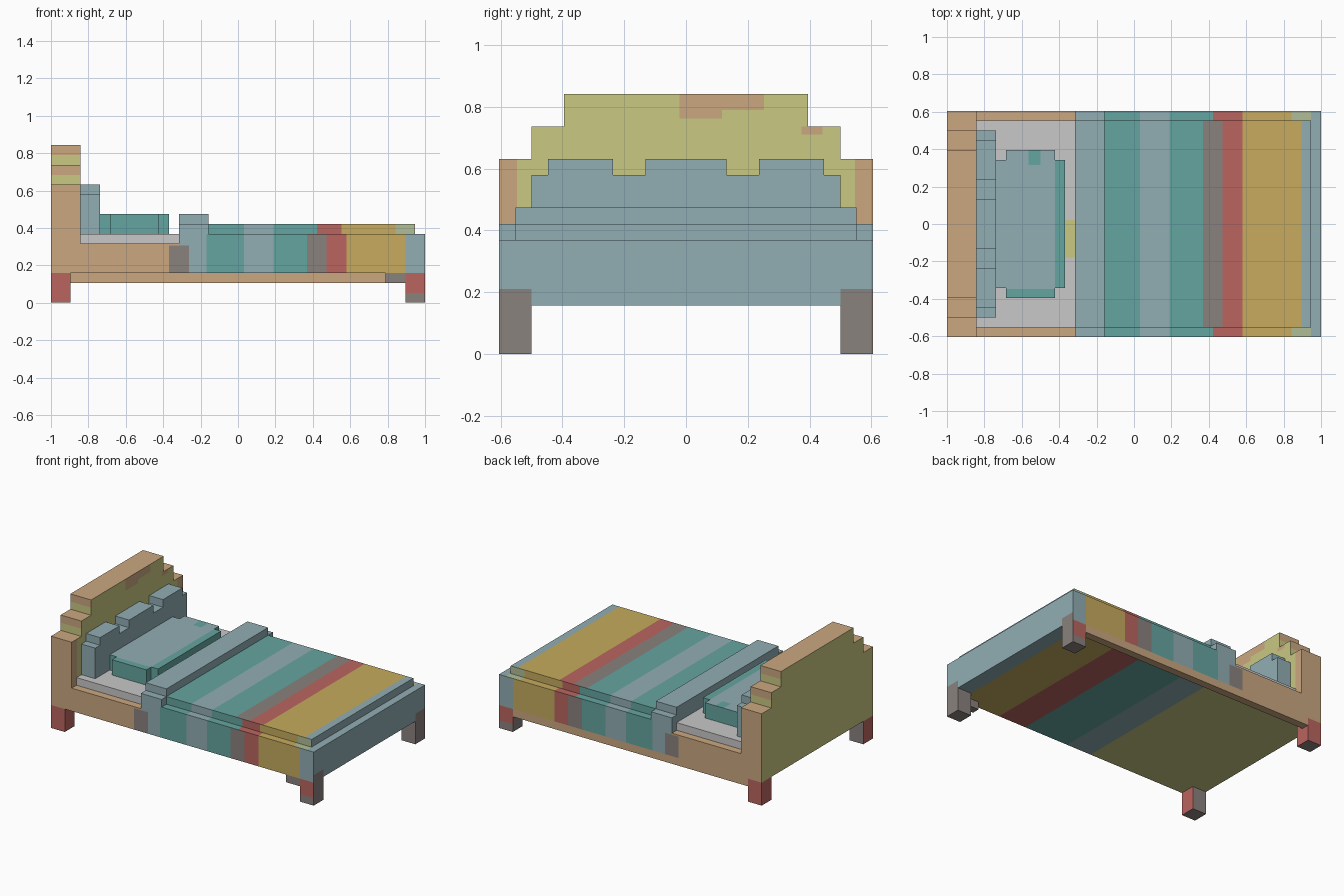
import bpy, bmesh
from mathutils import Vector

if "Cube" in bpy.data.objects:
    bpy.data.objects.remove(bpy.data.objects["Cube"])

U = 1 / 19  # the bed is built on a grid of 38 steps along its length

SRGB = {
    "brown wood": (202, 167, 128), "straw green": (201, 200, 130),
    "teal": (101, 165, 160), "dusty blue": (145, 174, 180),
    "gold": (199, 171, 94), "red": (186, 101, 95),
    "warm gray": (138, 130, 126), "linen gray": (201, 200, 200),
    "pale green": (176, 190, 150),
}
NAMES = list(SRGB)
BROWN, STRAW, TEAL, BLUE, GOLD, RED, GRAY, LINEN, PALE = range(9)


def linear(c):
    c /= 255
    return c / 12.92 if c <= 0.04045 else ((c + 0.055) / 1.055) ** 2.4


MATS = []
for n in NAMES:
    m = bpy.data.materials.new(n)
    m.diffuse_color = (*[linear(c) for c in SRGB[n]], 1)
    m.use_nodes = True
    m.node_tree.nodes["Principled BSDF"].inputs["Base Color"].default_value = m.diffuse_color
    MATS.append(m)


def block(name, x, y, z, rule, cx=(), cy=(), cz=()):
    """Box in grid steps, cut at planes; rule(centre, normal) gives a colour or None (face removed)."""
    bm = bmesh.new()
    bmesh.ops.create_cube(bm, size=1)
    for v in bm.verts:
        for i, (a, b) in enumerate((x, y, z)):
            v.co[i] = a if v.co[i] < 0 else b
    for axis, cuts in enumerate((cx, cy, cz)):
        no = Vector([1 if i == axis else 0 for i in range(3)])
        for c in cuts:
            bmesh.ops.bisect_plane(bm, geom=bm.verts[:] + bm.edges[:] + bm.faces[:],
                                   plane_co=no * c, plane_no=no)
    bm.normal_update()
    dead = []
    for f in bm.faces:
        col = rule(f.calc_center_median(), f.normal) if callable(rule) else rule
        if col is None:
            dead.append(f)
        else:
            f.material_index = col
    bmesh.ops.delete(bm, geom=dead, context='FACES')
    bmesh.ops.scale(bm, vec=(U, U, U), verts=bm.verts)
    me = bpy.data.meshes.new(name)
    bm.to_mesh(me)
    bm.free()
    for m in MATS:
        me.materials.append(m)
    ob = bpy.data.objects.new(name, me)
    bpy.context.collection.objects.link(ob)
    return ob


def band(x, stops):
    """Colour of the first stop whose limit lies beyond x."""
    return next(col for lim, col in stops if x < lim)


# Legs
for sx in (-1, 1):
    for sy in (-1, 1):
        def leg_rule(c, n, sx=sx, sy=sy):
            if n.z > 0.5:
                return None
            if n.z < -0.5 or n.y * sy < -0.5:
                return GRAY
            if sx > 0 and (abs(n.x) > 0.5 or c.z < 1):
                return GRAY
            return RED
        block(f"{'foot' if sx > 0 else 'head'}_leg_{'back' if sy > 0 else 'front'}",
              sorted((17 * sx, 19 * sx)), sorted((9.5 * sy, 11.5 * sy)), (0, 3), leg_rule, cz=(1,))

# Headboard in three stepped tiers
def head_rule(c, n):
    if n.z < -0.5:
        return STRAW if c.z < 4 else None
    if n.z > 0.5:
        covered = (c.z < 13 and abs(c.y) < 9.5) or (c.z < 15 and abs(c.y) < 7.5)
        return None if covered else BROWN
    if n.x < -0.5:
        return STRAW
    if n.x > 0.5:
        if c.z < 7 and abs(c.y) < 10.4:
            return None
        patch = (c.z > 15 and -0.4 < c.y < 4.8) or (14.5 < c.z < 15 and -0.4 < c.y < 2.2)
        knot = 13.5 < c.z < 14 and 7.1 < c.y < 8.4
        return BROWN if abs(c.y) > 10.4 or patch or knot else STRAW
    return STRAW if 12 < c.z < 13 or 14 < c.z < 15 else BROWN

block("headboard_lower", (-19, -16), (-11.5, 11.5), (3, 12), head_rule, cy=(-10.4, -9.5, 9.5, 10.4), cz=(7,))
block("headboard_middle", (-19, -16), (-9.5, 9.5), (12, 14), head_rule, cy=(-7.5, 7.1, 7.5, 8.4), cz=(13, 13.5))
block("headboard_upper", (-19, -16), (-7.5, 7.5), (14, 16), head_rule, cy=(-0.4, 2.2, 4.8), cz=(14.5, 15))

# Side rails beside the mattress
for sy in (-1, 1):
    def rail_rule(c, n, sy=sy):
        if abs(n.x) > 0.5 or n.y * sy < -0.5:
            return None
        if n.z < -0.5:
            return STRAW
        return GRAY if c.x > -7 and abs(n.y) > 0.5 and c.z < 5.8 else BROWN
    block(f"side_rail_{'back' if sy > 0 else 'front'}", (-16, -6), sorted((10.5 * sy, 11.5 * sy)),
          (3, 6), rail_rule, cx=(-7,), cz=(5.8,))

# Low rail under the back side and short bracket under the front side
block("back_low_rail", (-17, 17), (10.5, 11.5), (2, 3), BROWN)
block("front_bracket", (15, 17), (-11.5, -10.5), (2, 3), GRAY)

# Mattress
def mattress_rule(c, n):
    if abs(n.x) > 0.5:
        return None
    if n.z < -0.5:
        return STRAW
    return STRAW if n.z > 0.5 and c.x > -7 and -3.4 < c.y < 0.4 else LINEN

block("mattress", (-16, -6), (-10.5, 10.5), (3, 7), mattress_rule, cx=(-7,), cy=(-3.4, 0.4))

# Striped blanket hanging over the sides
SIDE = ((-5, GRAY), (-3.2, BLUE), (0.6, TEAL), (3.6, BLUE), (7, TEAL), (9, GRAY), (11, RED), (17, GOLD), (99, BLUE))
LEDGE = ((-3, BLUE), (0.6, TEAL), (3.6, BLUE), (8, TEAL), (11, RED), (16, GOLD), (18, PALE), (99, BLUE))
TOP = ((0.6, TEAL), (3.6, BLUE), (7, TEAL), (9, GRAY), (11, RED), (17, GOLD), (99, BLUE))
UNDER = ((-3, STRAW), (0.6, BLUE), (7, TEAL), (11, RED), (17, GOLD), (99, BLUE))
STEP = ((8, TEAL), (10.5, RED), (16, GOLD), (99, PALE))

def blanket_rule(c, n):
    if n.x > 0.5:
        return GRAY if abs(c.y) > 9.5 and c.z < 4 else BLUE
    if n.x < -0.5:
        return BLUE if c.z > 6 or abs(c.y) > 10.5 else None
    if n.z < -0.5:
        return band(c.x, UNDER)
    if n.z > 0.5:
        if c.x < -3 or (c.x < 18 and abs(c.y) < 10.5):
            return None
        return band(c.x, LEDGE)
    col = band(c.x, SIDE)
    return BLUE if c.x < -5 and c.z > 5.8 else col

block("blanket_drape", (-6, 19), (-11.5, 11.5), (3, 7), blanket_rule,
      cx=(-5, -3.2, -3, 0.6, 3.6, 7, 8, 9, 11, 16, 17, 18), cy=(-10.5, -9.5, 9.5, 10.5), cz=(4, 5.8))

def cover_rule(c, n):
    if n.z < -0.5 or n.x < -0.5:
        return None
    if n.x > 0.5:
        return BLUE
    if n.z > 0.5:
        return band(c.x, TOP)
    return BLUE if 0.6 < c.x < 3.6 else band(c.x, STEP)

block("blanket_top", (-3, 18), (-10.5, 10.5), (7, 8), cover_rule,
      cx=(0.6, 3.6, 7, 8, 9, 10.5, 11, 16, 17))

# Folded blanket edge
block("blanket_fold_lower", (-6, -3), (-11.5, 11.5), (7, 8),
      lambda c, n: None if n.z < -0.5 or (n.z > 0.5 and abs(c.y) < 10.5) else BLUE, cy=(-10.5, 10.5))
block("blanket_fold_upper", (-6, -3), (-10.5, 10.5), (8, 9), lambda c, n: None if n.z < -0.5 else BLUE)

# Upright back cushions with three raised tops
block("back_cushion", (-16, -14), (-9.5, 9.5), (7, 11), lambda c, n: None if n.z < -0.5 else BLUE)
for i, (a, b) in enumerate(((-8.5, -4.5), (-2.5, 2.5), (4.5, 8.5))):
    block(f"cushion_top_{i + 1}", (-16, -14), (a, b), (11, 12), lambda c, n: None if n.z < -0.5 else BLUE)

# Flat pillow with notched corners
def pillow_rule(c, n):
    if n.z < -0.5:
        return None
    if n.z > 0.5:
        edge = c.x > -8 or c.y < -6.6 or (c.y > 6 and -10.7 < c.x < -9.5)
        return TEAL if edge else BLUE
    return TEAL

block("pillow_middle", (-13, -8), (-7.5, 7.5), (7, 9), pillow_rule, cx=(-10.7, -9.5), cy=(-6.6, 6))
block("pillow_left_edge", (-14, -13), (-6.5, 6.5), (7, 9), lambda c, n: None if n.x > 0.5 else pillow_rule(c, n))
block("pillow_right_edge", (-8, -7), (-6.5, 6.5), (7, 9), lambda c, n: None if n.x < -0.5 else pillow_rule(c, n))
